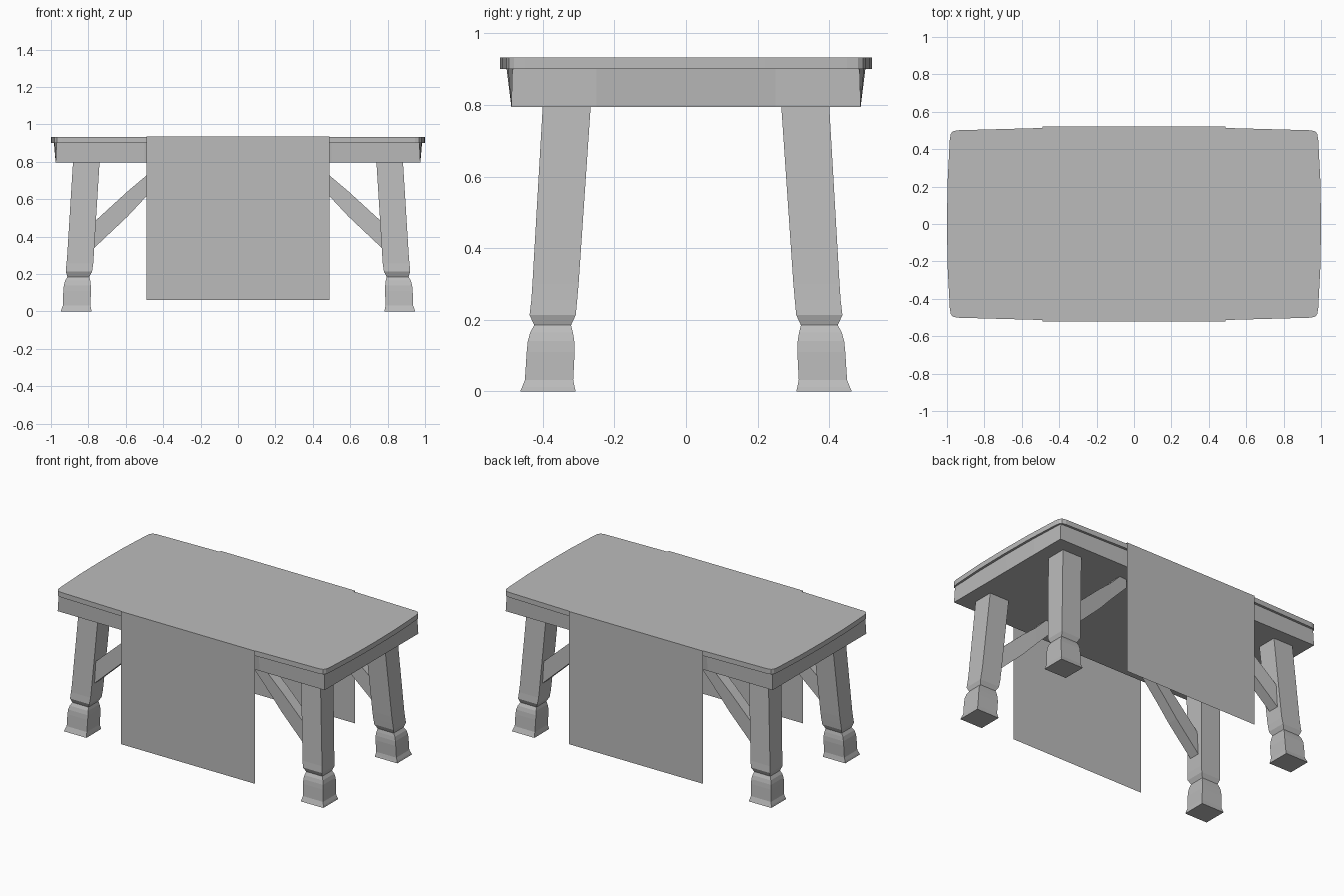
import bpy
import bmesh

cube = bpy.data.objects.get("Cube")
if cube:
    bpy.data.objects.remove(cube, do_unlink=True)

grey = bpy.data.materials.new("plain grey")
grey.use_nodes = True
COLOUR = (0.5, 0.5, 0.5, 1)
grey.diffuse_color = COLOUR
grey.node_tree.nodes["Principled BSDF"].inputs["Base Color"].default_value = COLOUR


def finish(name, bm):
    bmesh.ops.recalc_face_normals(bm, faces=bm.faces)
    mesh = bpy.data.meshes.new(name)
    bm.to_mesh(mesh)
    bm.free()
    mesh.materials.append(grey)
    obj = bpy.data.objects.new(name, mesh)
    bpy.context.collection.objects.link(obj)
    return obj


def loft(name, rings):
    """Skin a stack of equal-length point rings and cap both ends."""
    bm = bmesh.new()
    loops = [[bm.verts.new(p) for p in ring] for ring in rings]
    for a, b in zip(loops, loops[1:]):
        for i in range(len(a)):
            j = (i + 1) % len(a)
            bm.faces.new((a[i], a[j], b[j], b[i]))
    bm.faces.new(loops[0])
    bm.faces.new(loops[-1])
    return finish(name, bm)


def four_way(quarter):
    """Repeat a quarter outline, running from the x axis to the y axis, all round."""
    mirrored = [(-x, y) for x, y in reversed(quarter)][1:]
    half = quarter + mirrored
    return half + [(-x, -y) for x, y in half[1:-1]]


def at_height(outline, z):
    return [(x, y, z) for x, y in outline]


# Table top with gently bowed sides and rounded corners
top_outline = four_way([(1, 0), (0.997, 0.22), (0.985, 0.45), (0.98, 0.48),
                        (0.968, 0.495), (0.945, 0.501), (0.5, 0.513), (0, 0.519)])
loft("table_top", [at_height(top_outline, 0.9), at_height(top_outline, 0.933)])

# Apron: straight lower edge, bowed upper edge
lower = four_way([(0.975, 0), (0.975, 0.25), (0.975, 0.488), (0.5, 0.488), (0, 0.488)])
upper = four_way([(0.984, 0), (0.981, 0.25), (0.97, 0.485), (0.5, 0.497), (0, 0.501)])
loft("apron", [at_height(lower, 0.795), at_height(upper, 0.9)])

# Leg sections: height, inner x, outer x, inner y, outer y
leg_sections = [
    (0, 0.783, 0.947, 0.308, 0.463),
    (0.012, 0.785, 0.944, 0.311, 0.458),
    (0.032, 0.789, 0.936, 0.315, 0.450),
    (0.11, 0.786, 0.934, 0.311, 0.445),
    (0.14, 0.787, 0.931, 0.312, 0.442),
    (0.165, 0.79, 0.924, 0.316, 0.435),
    (0.185, 0.795, 0.912, 0.321, 0.424),
    (0.213, 0.780, 0.921, 0.308, 0.437),
    (0.255, 0.774, 0.917, 0.304, 0.432),
    (0.30, 0.771, 0.913, 0.300, 0.429),
    (0.80, 0.740, 0.882, 0.266, 0.400),
]
# Brace sections: x, mid height, upright depth, mid y
brace_sections = [(0.80, 0.38, 0.14, 0.365), (0.59, 0.575, 0.134, 0.35),
                  (0.495, 0.666, 0.112, 0.343), (0.37, 0.795, 0.112, 0.335)]
HALF_WIDTH = 0.036

for sx, side in ((1, "left"), (-1, "right")):
    for sy, end in ((-1, "front"), (1, "back")):
        loft(f"{end}_{side}_leg", [
            [(sx * x, sy * y, z) for x, y in ((a, c), (b, c), (b, d), (a, d))]
            for z, a, b, c, d in leg_sections])
        loft(f"{end}_{side}_brace", [
            [(sx * x, sy * (y + w * HALF_WIDTH), min(z + h * depth / 2, 0.85))
             for w, h in ((-1, -1), (1, -1), (1, 1), (-1, 1))]
            for x, z, depth, y in brace_sections])

# Thin cloth draped across the middle, hanging at front and back
bm = bmesh.new()
path = [(-0.522, 0.06), (-0.522, 0.936), (0.522, 0.936), (0.522, 0.06)]
rows = [[bm.verts.new((x, y, z)) for x in (-0.49, 0.49)] for y, z in path]
for a, b in zip(rows, rows[1:]):
    bm.faces.new((a[0], a[1], b[1], b[0]))
finish("cloth_runner", bm)
